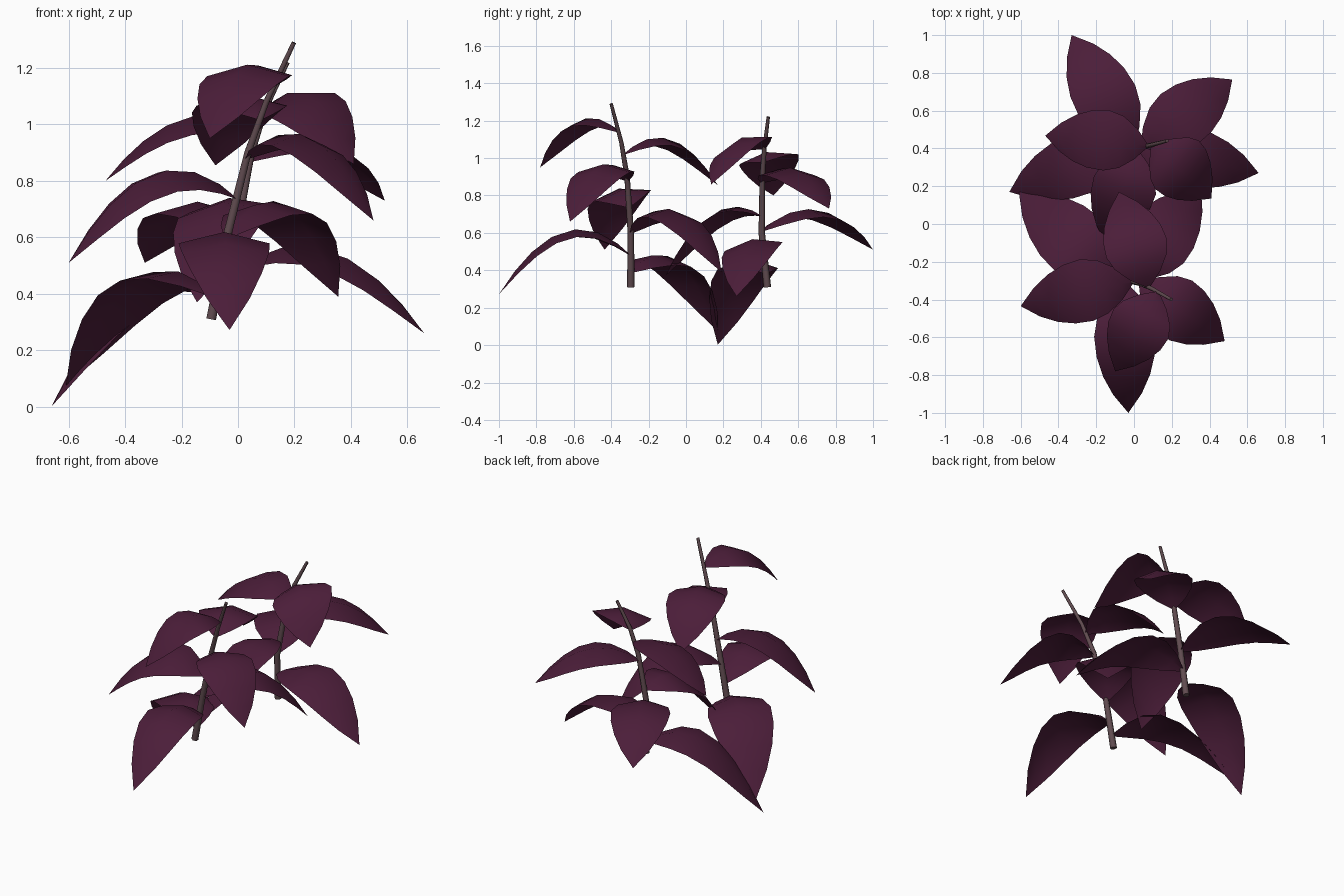
import bpy
import math
from mathutils import Vector

if "Cube" in bpy.data.objects:
    bpy.data.objects.remove(bpy.data.objects["Cube"], do_unlink=True)


def material(name, rgb):
    m = bpy.data.materials.new(name)
    m.use_nodes = True
    m.diffuse_color = (*rgb, 1)
    bsdf = m.node_tree.nodes["Principled BSDF"]
    bsdf.inputs["Base Color"].default_value = (*rgb, 1)
    bsdf.inputs["Roughness"].default_value = 0.8
    return m


LEAF = material("dark purple leaf", (0.071, 0.0125, 0.041))
STEM = material("grey brown stem", (0.118, 0.071, 0.08))
Z = Vector((0, 0, 1))

# Half-width of a leaf along its length, as a share of the widest point
OUTLINE = [(0, .06), (.1, .5), (.25, .86), (.42, 1), (.6, .95), (.75, .77), (.88, .47), (1, 0)]


def add_stem(name, points):
    """Tapered, slightly bent tube."""
    curve = bpy.data.curves.new(name, "CURVE")
    curve.dimensions = "3D"
    curve.bevel_depth = 0.02
    curve.bevel_resolution = 1
    curve.use_fill_caps = True
    spline = curve.splines.new("POLY")
    spline.points.add(len(points) - 1)
    for i, (p, co) in enumerate(zip(spline.points, points)):
        p.co = (*co, 1)
        p.radius = 1 - 0.55 * i / (len(points) - 1)
    curve.materials.append(STEM)
    bpy.context.collection.objects.link(bpy.data.objects.new(name, curve))


def stem_at(points, z):
    """Point on a stem at a given height."""
    for a, b in zip(points, points[1:]):
        if z <= b[2]:
            return Vector(a).lerp(Vector(b), (z - a[2]) / (b[2] - a[2]))
    return Vector(points[-1])


def add_leaf(name, base, tip, peak, half_width, bank):
    """Arched leaf folded along its midrib, from the stem to its tip."""
    tip = Vector(tip)
    rise = peak - base.z
    ctrl = base.lerp(tip, 0.5)
    ctrl.z = peak + math.sqrt(rise * rise + rise * (base.z - tip.z))
    flat = Vector((tip.x - base.x, tip.y - base.y, 0)).normalized()
    across = (Z.cross(flat) + Z * bank).normalized()
    verts, faces = [], []
    for t, share in OUTLINE:
        mid = base * (1 - t) ** 2 + ctrl * (2 * t * (1 - t)) + tip * t * t
        along = ((ctrl - base) * (1 - t) + (tip - ctrl) * t).normalized()
        up = along.cross(across).normalized()
        w = share * half_width
        if w == 0:
            verts.append(mid)
        else:
            verts += [mid + across * w - up * w * 0.25, mid, mid - across * w - up * w * 0.25]
    rows = len(OUTLINE) - 1
    for r in range(rows - 1):
        for c in range(2):
            i = 3 * r + c
            faces.append((i, i + 3, i + 4, i + 1))
    last, end = 3 * (rows - 1), 3 * rows
    faces += [(last, end, last + 1), (last + 1, end, last + 2)]
    mesh = bpy.data.meshes.new(name)
    mesh.from_pydata(verts, [], faces)
    mesh.materials.append(LEAF)
    # Keep the top of the leaf facing outwards
    if sum(p.normal.z for p in mesh.polygons) < 0:
        mesh.flip_normals()
    mesh.shade_smooth()
    bpy.context.collection.objects.link(bpy.data.objects.new(name, mesh))


# Each leaf: height on the stem, tip, highest point, half-width, sideways bank
plants = {
    "front": (
        [(-.095, -.295, .31), (-.04, -.295, .6), (.035, -.315, .9), (.1, -.345, 1.08), (.198, -.4, 1.29)],
        [(.48, (-.03, -1, .272), .62, .162, 0),
         (.39, (-.61, .17, .075), .485, .185, .08),
         (.6, (.355, .19, .39), .73, .18, 0),
         (.74, (-.6, -.435, .51), .84, .17, -.2),
         (.88, (.48, -.62, .66), .97, .168, 0),
         (1.02, (-.08, .17, .855), 1.11, .168, 0),
         (1.14, (-.1, -.78, .95), 1.215, .165, 0)]),
    "back": (
        [(-.025, .435, .31), (-.01, .405, .6), (.047, .408, .9), (.098, .42, 1.06), (.175, .44, 1.22)],
        [(.385, (-.66, .17, .002), .455, .165, .05),
         (.48, (.66, .27, .26), .57, .16, .15),
         (.61, (-.33, 1, .51), .727, .17, 0),
         (.69, (-.145, -.11, .37), .74, .172, .1),
         (.87, (.52, .765, .73), .95, .165, 0),
         (.98, (-.47, .468, .8), 1.035, .163, -.18),
         (1.05, (.41, .135, .86), 1.115, .178, .25)]),
}

for side, (path, leaves) in plants.items():
    add_stem(side + "_stem", path)
    for n, (height, tip, peak, half_width, bank) in enumerate(leaves, 1):
        add_leaf(f"{side}_leaf_{n}", stem_at(path, height), tip, peak, half_width, bank)
